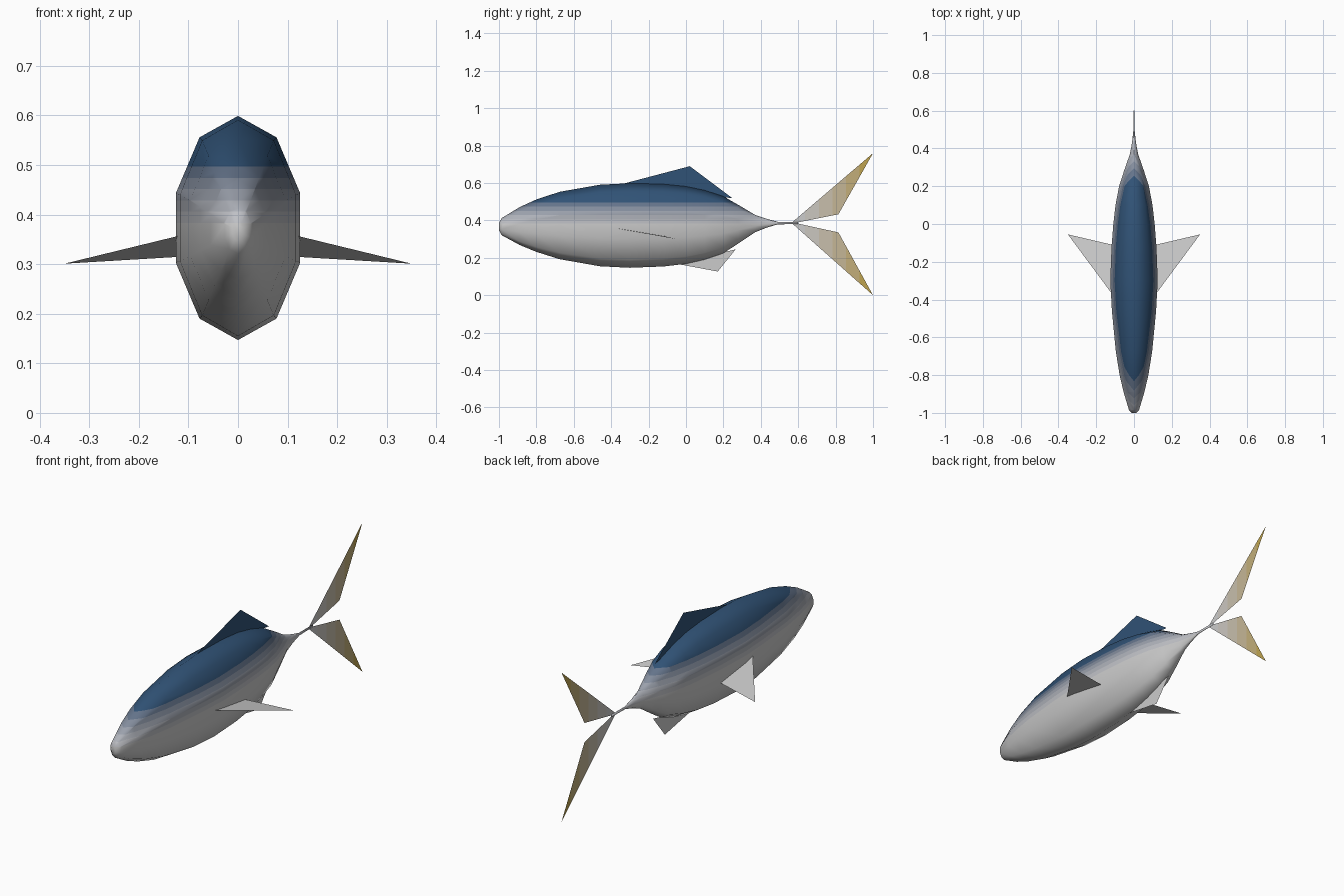
import bpy, bmesh, math
from mathutils import Vector

if "Cube" in bpy.data.objects:
    bpy.data.objects.remove(bpy.data.objects["Cube"])

BLUE, SILVER, YELLOW = (.03, .085, .18), (.62, .62, .64), (.52, .37, .08)


def material(name, rgb):
    m = bpy.data.materials.new(name)
    m.diffuse_color = (*rgb, 1)
    m.use_nodes = True
    m.node_tree.nodes["Principled BSDF"].inputs["Base Color"].default_value = m.diffuse_color
    return m


def finish(bm, name, axis, lo, hi, c0, c1, bands, smooth=False):
    """Slice the mesh into bands along an axis and blend the colour from c0 to c1."""
    normal = Vector([1.0 if i == axis else 0.0 for i in range(3)])
    for i in range(1, bands):
        co = normal * (lo + (hi - lo) * i / bands)
        bmesh.ops.bisect_plane(bm, geom=bm.verts[:] + bm.edges[:] + bm.faces[:],
                               dist=1e-5, plane_co=co, plane_no=normal)
    for f in bm.faces:
        t = (f.calc_center_median()[axis] - lo) / (hi - lo)
        f.material_index = max(0, min(bands - 1, int(t * bands)))
        f.smooth = smooth
    mesh = bpy.data.meshes.new(name)
    bm.to_mesh(mesh)
    bm.free()
    for i in range(bands):
        t = i / max(1, bands - 1)
        mesh.materials.append(material(f"{name}_{i}", [a + (b - a) * t for a, b in zip(c0, c1)]))
    ob = bpy.data.objects.new(name, mesh)
    bpy.context.collection.objects.link(ob)
    return ob


def fin(name, pts, c0, c1, bands=1):
    bm = bmesh.new()
    bm.faces.new([bm.verts.new(p) for p in pts])
    ys = [p[1] for p in pts]
    return finish(bm, name, 1, min(ys), max(ys), c0, c1, bands)


# Body: ten-sided rings given as (y, centre z, half height, half width)
rings = [(-1.0, .367, .02, .012), (-.985, .367, .046, .028), (-.89, .37, .101, .058),
         (-.8, .372, .14, .08), (-.676, .373, .18, .101), (-.46, .373, .218, .123),
         (-.3, .373, .226, .132), (-.12, .374, .22, .125), (0, .375, .207, .115),
         (.1, .376, .185, .103), (.2, .377, .152, .083), (.28, .38, .103, .056),
         (.37, .383, .046, .023), (.43, .385, .024, .011), (.49, .386, .007, .004),
         (.6, .387, .006, .003)]
bm = bmesh.new()
loops = []
for y, cz, h, w in rings:
    loops.append([bm.verts.new((w * math.sin(k * math.tau / 10), y,
                                cz + h * math.cos(k * math.tau / 10))) for k in range(10)])
for a, b in zip(loops, loops[1:]):
    for k in range(10):
        j = (k + 1) % 10
        bm.faces.new((a[k], a[j], b[j], b[k]))
bm.faces.new(loops[0])
bm.faces.new(loops[-1])
bmesh.ops.recalc_face_normals(bm, faces=bm.faces[:])
finish(bm, "body", 2, .36, .52, SILVER, BLUE, 7, smooth=True)

# Fins on the centre line
fin("dorsal_fin", [(0, -.36, .59), (0, .02, .69), (0, .248, .519)], BLUE, BLUE)
fin("anal_fin", [(0, -.06, .17), (0, .17, .127), (0, .265, .245)], SILVER, SILVER)

# Forked tail
fin("tail_fin_upper", [(0, .565, .388), (0, 1.0, .76), (0, .815, .433), (0, .6, .39)],
    SILVER, YELLOW, 6)
fin("tail_fin_lower", [(0, .565, .386), (0, 1.0, 0), (0, .815, .336), (0, .6, .383)],
    SILVER, YELLOW, 6)

# Pair of side fins
for side, s in (("left", 1), ("right", -1)):
    fin(f"side_fin_{side}", [(s * .12, -.365, .357), (s * .35, -.055, .301),
                             (s * .115, -.11, .315)], SILVER, SILVER)
